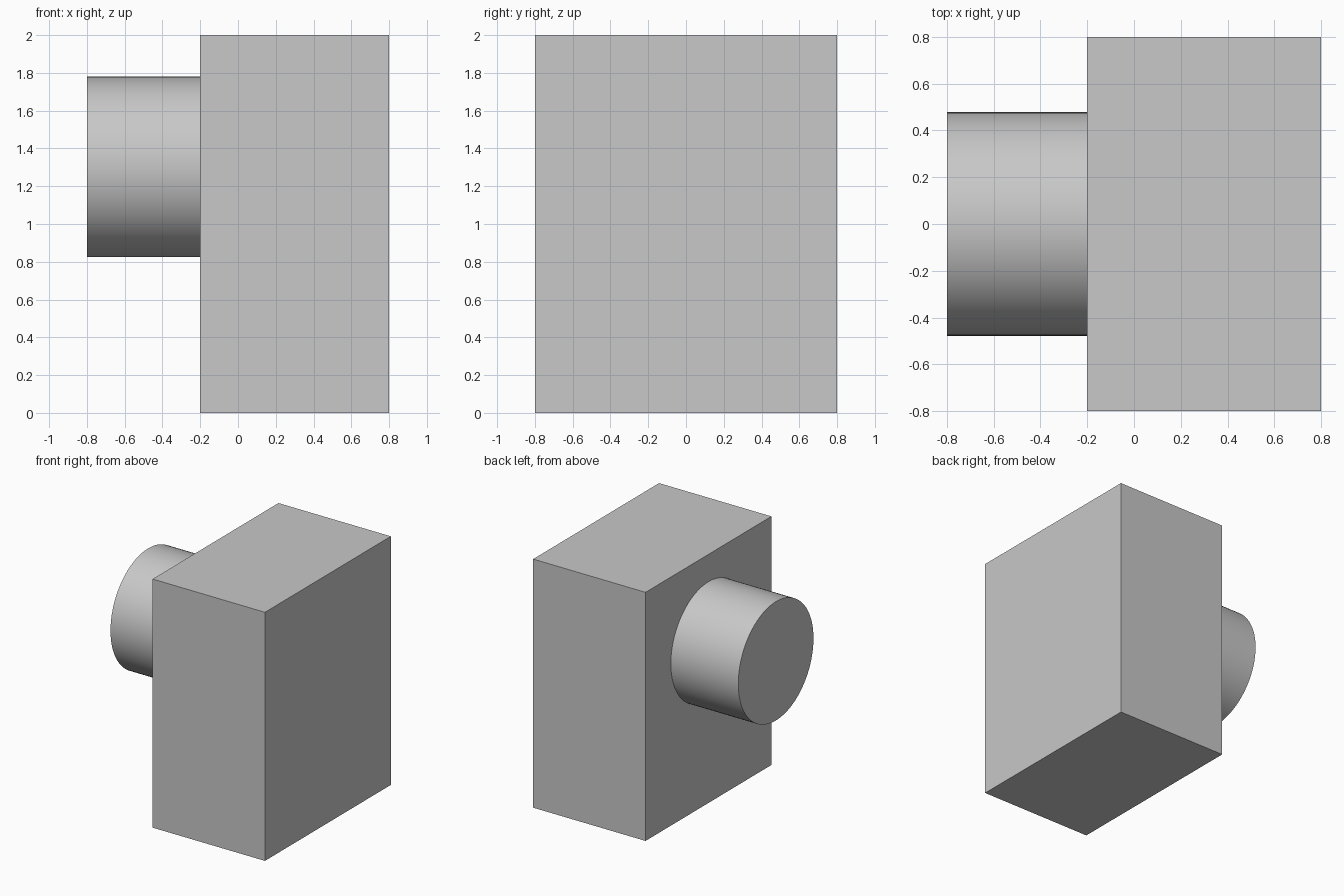
import bpy
import math

cube = bpy.data.objects.get("Cube")
if cube:
    bpy.data.objects.remove(cube, do_unlink=True)

# Single grey material
grey = bpy.data.materials.new("light_grey")
grey.use_nodes = True
colour = (0.58, 0.58, 0.58, 1)
grey.diffuse_color = colour
grey.node_tree.nodes["Principled BSDF"].inputs["Base Color"].default_value = colour


def finish(name):
    obj = bpy.context.object
    obj.name = name
    obj.data.materials.append(grey)
    return obj


# Main block
bpy.ops.mesh.primitive_cube_add(size=1, location=(0.3, 0, 1))
block = finish("main_block")
block.scale = (1, 1.6, 2)
bpy.ops.object.transform_apply(location=False, rotation=False, scale=True)

# Round boss on the right side, ending flush against the block
bpy.ops.mesh.primitive_cylinder_add(
    vertices=96, radius=0.478, depth=0.6,
    location=(-0.5, 0, 1.302), rotation=(0, math.pi / 2, 0))
finish("round_boss")
bpy.ops.object.shade_smooth_by_angle(angle=math.radians(30))
